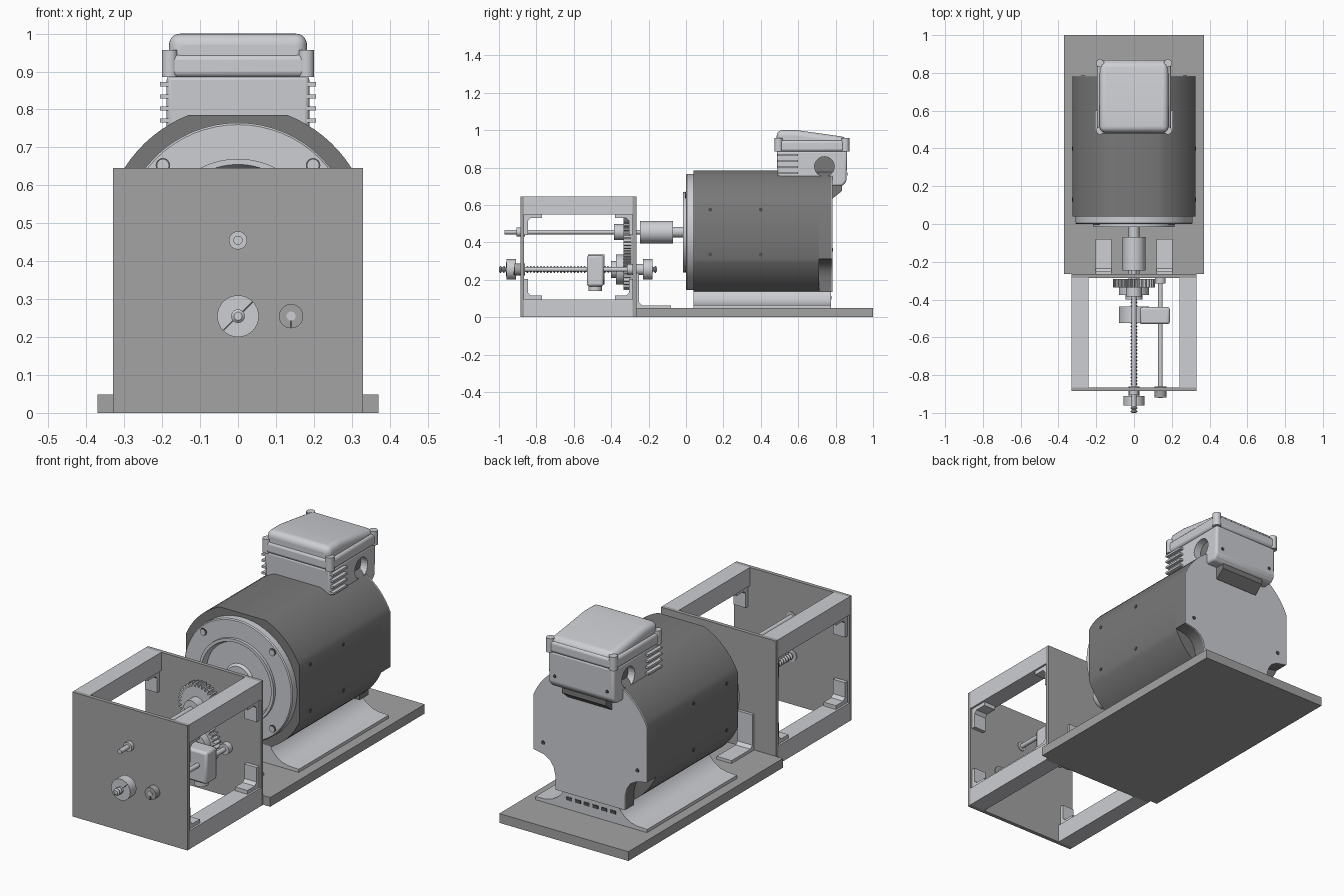
import bpy, bmesh, math
from mathutils import Vector

old = bpy.data.objects.get("Cube")
if old:
    bpy.data.objects.remove(old, do_unlink=True)


def material(name, r, g, b):
    m = bpy.data.materials.new(name)
    m.use_nodes = True
    m.diffuse_color = (r, g, b, 1)
    m.node_tree.nodes["Principled BSDF"].inputs["Base Color"].default_value = (r, g, b, 1)
    return m


LIGHT = material("light metal", 0.61, 0.62, 0.65)
MID = material("plate grey", 0.37, 0.37, 0.37)
DARK = material("motor dark grey", 0.19, 0.19, 0.19)
SHADOW = material("hole grey", 0.08, 0.08, 0.08)
parts = []


def finish(name, bm, mat, bevel=0, segments=3):
    bmesh.ops.recalc_face_normals(bm, faces=bm.faces)
    me = bpy.data.meshes.new(name)
    bm.to_mesh(me)
    bm.free()
    me.materials.append(mat)
    ob = bpy.data.objects.new(name, me)
    bpy.context.collection.objects.link(ob)
    if bevel:
        mod = ob.modifiers.new("Bevel", "BEVEL")
        mod.width, mod.segments, mod.limit_method = bevel, segments, "ANGLE"
    parts.append(ob)
    return ob


def prism(name, points, axis, start, end, mat, **kw):
    """Extrude an outline: (x, z) along Y or (y, z) along X."""
    bm = bmesh.new()
    place = (lambda p: (p[0], start, p[1])) if axis == "Y" else (lambda p: (start, p[0], p[1]))
    face = bm.faces.new([bm.verts.new(place(p)) for p in points])
    move = Vector((0, end - start, 0)) if axis == "Y" else Vector((end - start, 0, 0))
    new = bmesh.ops.extrude_face_region(bm, geom=[face], use_keep_orig=True)["geom"]
    bmesh.ops.translate(bm, vec=move, verts=[v for v in new if isinstance(v, bmesh.types.BMVert)])
    return finish(name, bm, mat, **kw)


def box(name, x, y, z, mat, **kw):
    outline = [(x[0], z[0]), (x[1], z[0]), (x[1], z[1]), (x[0], z[1])]
    return prism(name, outline, "Y", y[0], y[1], mat, **kw)


def lathe(name, profile, x, z, mat, steps=32):
    """Spin a (radius, y) profile round a line parallel to Y."""
    bm = bmesh.new()
    vs = [bm.verts.new((x + r, y, z)) for r, y in profile]
    es = [bm.edges.new(pair) for pair in zip(vs, vs[1:])]
    bmesh.ops.spin(bm, geom=vs + es, cent=(x, 0, z), axis=(0, 1, 0), angle=math.tau, steps=steps)
    bmesh.ops.remove_doubles(bm, verts=bm.verts, dist=1e-5)
    return finish(name, bm, mat)


def rod(name, x, z, r, y0, y1, mat=LIGHT, steps=32):
    return lathe(name, [(0, y0), (r, y0), (r, y1), (0, y1)], x, z, mat, steps)


def disc(name, center, r, depth, axis, mat):
    """Short cylinder along X or Z."""
    bm = bmesh.new()
    bmesh.ops.create_cone(bm, cap_ends=True, segments=24, radius1=r, radius2=r, depth=depth)
    ob = finish(name, bm, mat)
    ob.location = center
    if axis == "X":
        ob.rotation_euler.y = math.pi / 2
    return ob


def arc(r, a0, a1, n, cz):
    return [(r * math.cos(a0 + (a1 - a0) * i / n), cz + r * math.sin(a0 + (a1 - a0) * i / n))
            for i in range(n + 1)]


def mirrored(half):
    return half + [(-x, z) for x, z in reversed(half)]


AXIS, SCREW = 0.455, 0.255  # heights of the motor shaft and the lead screw

# Base plate and gearbox frame
box("base_plate", (-0.37, 0.37), (-0.265, 1), (0, 0.048), MID)
box("frame_front_plate", (-0.33, 0.33), (-0.885, -0.865), (0, 0.645), MID)
box("frame_back_plate", (-0.33, 0.33), (-0.285, -0.265), (0, 0.645), MID)
for s in (-1, 1):
    side = sorted((s * 0.24, s * 0.33))
    inset = sorted((s * 0.25, s * 0.32))
    for label, z0, z1, inner, up in (("lower", 0, 0.095, 0.095, 1), ("upper", 0.55, 0.645, 0.55, -1)):
        box(f"{label}_rail", side, (-0.865, -0.285), (z0, z1), LIGHT)
        for y, d in ((-0.865, 1), (-0.285, -1)):
            L = [(0, 0), (0.095, 0), (0.095, 0.02), (0.035, 0.02), (0.02, 0.035), (0.02, 0.11), (0, 0.11)]
            prism("corner_bracket", [(y + d * a, inner + up * b) for a, b in L], "X", *inset, LIGHT)
    foot = [(-0.265, 0.048), (-0.08, 0.048), (-0.08, 0.063), (-0.235, 0.063),
            (-0.25, 0.078), (-0.25, 0.235), (-0.265, 0.235)]
    prism("base_bracket", foot, "X", s * 0.12, s * 0.205, LIGHT)

# Motor body: a circle trimmed flat on the sides, top and bottom
R = 0.355
top_a, side_a, low_a = math.asin(0.33 / R), math.acos(0.325 / R), math.asin(0.32 / R)
upper = arc(R, side_a, top_a, 10, AXIS)
lower = arc(R, -low_a, -side_a, 10, AXIS)
notched = [(0.2, 0.135), (0.2, 0.21), (0.21, 0.25), (0.23, 0.28), (0.265, 0.3), (0.325, 0.312)]
prism("motor_body", mirrored(lower + upper), "Y", 0.04, 0.71, DARK)
prism("motor_rear_body", mirrored(notched + upper), "Y", 0.71, 0.778, DARK)
prism("motor_rear_cover", mirrored(notched + upper), "Y", 0.778, 0.784, LIGHT)
for s in (-1, 1):
    for y in (0.13, 0.4):
        for z in (0.335, 0.575):
            disc("side_screw", (s * 0.325, y, z), 0.01, 0.004, "X", SHADOW)
    rod("rear_screw", s * 0.27, 0.36, 0.01, 0.782, 0.787, SHADOW, 16)

# Motor feet
foot = [(0.32, 0.048), (0.32, 0.064), (0.26, 0.067), (0.225, 0.076), (0.195, 0.094), (0.17, 0.118), (0.158, 0.14)]
prism("motor_foot", mirrored(foot), "Y", 0.04, 0.776, LIGHT)
for i in range(6):
    x = -0.125 + i * 0.05
    box("foot_vent", (x - 0.016, x + 0.016), (0.774, 0.779), (0.095, 0.112), SHADOW)

# Front flange with a recessed middle and four bolts
lathe("front_flange", [(0, 0.042), (0.31, 0.042), (0.31, 0.005), (0.305, 0), (0.215, 0), (0.215, -0.015),
                       (0.2, -0.015), (0.19, 0.015), (0.08, 0.015), (0.07, 0.002), (0, 0.002)],
      0, AXIS, LIGHT, 64)
for i in range(4):
    a = math.pi / 4 + i * math.pi / 2
    bx, bz = 0.28 * math.cos(a), AXIS + 0.28 * math.sin(a)
    rod("bolt_hole", bx, bz, 0.019, -0.003, 0.001, SHADOW)
    rod("bolt_head", bx, bz, 0.015, -0.006, 0.001)

# Drive shaft, coupling and upper gear
rod("motor_shaft", 0, AXIS, 0.028, -0.08, 0.01)
rod("shaft_coupling", 0, AXIS, 0.06, -0.245, -0.07)
rod("drive_rod", 0, AXIS, 0.012, -0.97, -0.24)
rod("drive_rod_bush", 0, AXIS, 0.024, -0.905, -0.86)
rod("upper_gear_hub", 0, AXIS, 0.042, -0.385, -0.33)


def gear(name, z, phase):
    teeth, pts = 30, []
    for i in range(teeth):
        for f, r in ((0, 0.092), (0.25, 0.092), (0.4, 0.11), (0.7, 0.11)):
            a = math.tau * (i + f + phase) / teeth
            pts.append((r * math.cos(a), z + r * math.sin(a)))
    prism(name, pts, "Y", -0.335, -0.292, LIGHT)


gear("upper_gear", AXIS, 0)
gear("lower_gear", SCREW, 0.5)
lathe("lower_gear_hub", [(0, -0.4), (0.045, -0.4), (0.045, -0.375), (0.08, -0.375), (0.08, -0.33), (0, -0.33)],
      0, SCREW, LIGHT)

# Threaded lead screw with clamp collars
thread = [(0, -1.0)]
for i in range(47):
    y = -1.0 + i * 0.018
    thread += [(0.011, y), (0.018, y + 0.006), (0.018, y + 0.01), (0.011, y + 0.016)]
lathe("lead_screw", thread + [(0, thread[-1][1])], 0, SCREW, LIGHT, 16)
lathe("front_collar", [(0, -0.96), (0.055, -0.96), (0.055, -0.91), (0.03, -0.91), (0.03, -0.86), (0, -0.86)],
      0, SCREW, LIGHT)
lathe("back_collar", [(0, -0.29), (0.03, -0.29), (0.03, -0.23), (0.055, -0.23), (0.055, -0.18), (0, -0.18)],
      0, SCREW, LIGHT)
for s in (-1, 1):
    c = [(s * 0.014, s * 0.01), (s * 0.04, s * 0.036), (s * 0.037, s * 0.039), (s * 0.011, s * 0.013)]
    prism("collar_slit", [(x, SCREW + z) for x, z in c], "Y", -0.962, -0.958, SHADOW)

# Guide rod and travelling nut
rod("guide_rod", 0.14, SCREW, 0.012, -0.92, -0.27)
rod("guide_rod_front_collar", 0.14, SCREW, 0.032, -0.918, -0.86, MID)
rod("guide_rod_back_collar", 0.14, SCREW, 0.028, -0.315, -0.28)
box("guide_collar_slit", (0.137, 0.143), (-0.921, -0.917), (0.225, 0.243), SHADOW)
rod("screw_nut", 0, SCREW, 0.08, -0.525, -0.437)
box("nut_carriage", (0.03, 0.19), (-0.53, -0.44), (0.165, 0.33), LIGHT, bevel=0.012, segments=2)
disc("carriage_knob", (0.13, -0.485, 0.155), 0.036, 0.03, "Z", LIGHT)

# Terminal box
body = [(0.49, 0.735), (0.775, 0.735), (0.775, 0.7), (0.835, 0.7), (0.858, 0.725), (0.862, 0.89), (0.485, 0.89)]
terminal = prism("terminal_box", body, "X", -0.188, 0.188, LIGHT, bevel=0.012)
prism("cable_wedge", [(0.77, 0.635), (0.785, 0.635), (0.835, 0.675), (0.835, 0.71), (0.77, 0.71)],
      "X", -0.125, 0.125, DARK)
box("lid_flange", (-0.195, 0.195), (0.478, 0.868), (0.885, 0.945), LIGHT, bevel=0.015)
lid = [(0.485, 0.9), (0.485, 1.0), (0.59, 1.0), (0.862, 0.962), (0.862, 0.9)]
prism("terminal_lid", lid, "X", -0.182, 0.182, LIGHT, bevel=0.03, segments=5)
for s in (-1, 1):
    for y in (0.495, 0.852):
        disc("lid_corner_boss", (s * 0.18, y, 0.921), 0.021, 0.072, "Z", LIGHT)
    for i in range(4):
        z = 0.765 + i * 0.032
        fin = sorted((s * 0.18, s * 0.206))
        box("cooling_fin", fin, (0.488, 0.6), (z, z + 0.011), LIGHT)
    cutter = disc("cable_hole_cutter", (s * 0.19, 0.74, 0.805), 0.053, 0.09, "X", LIGHT)
    cutter.hide_render = True
    cutter.hide_viewport = True
    parts.remove(cutter)
    hole = terminal.modifiers.new("Cable hole", "BOOLEAN")
    hole.operation, hole.object, hole.solver = "DIFFERENCE", cutter, "EXACT"
    disc("cable_hole_floor", (s * 0.146, 0.74, 0.805), 0.053, 0.006, "X", DARK)
    rod("box_rear_screw", s * 0.15, 0.765, 0.008, 0.86, 0.864, SHADOW, 12)

# Smooth curved surfaces and keep the edges sharp
bpy.ops.object.select_all(action="DESELECT")
for ob in parts:
    ob.select_set(True)
bpy.context.view_layer.objects.active = parts[0]
bpy.ops.object.shade_smooth_by_angle(angle=math.radians(30))
